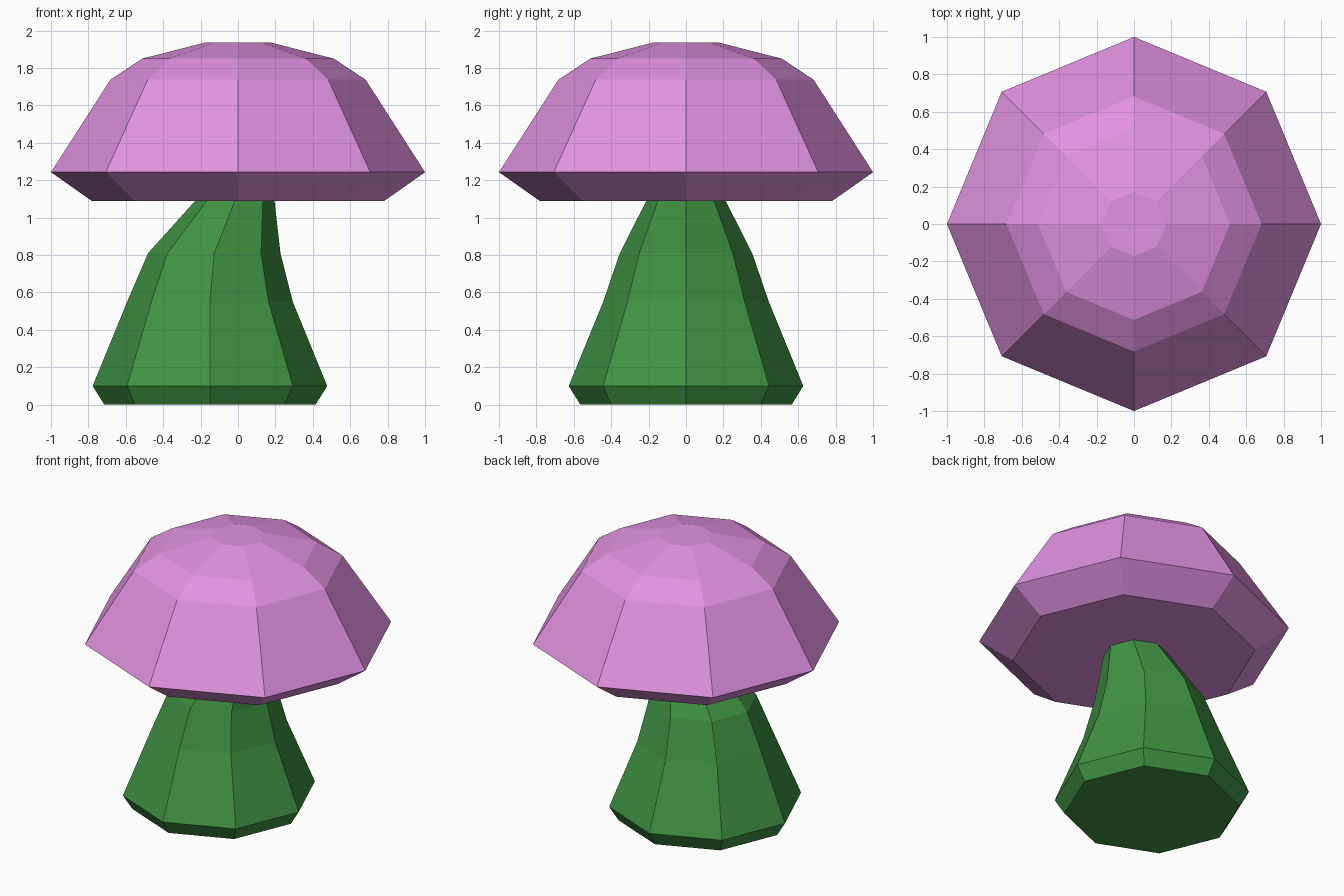
import bpy
import bmesh
from math import cos, sin, tau

if "Cube" in bpy.data.objects:
    bpy.data.objects.remove(bpy.data.objects["Cube"])

SIDES = 8


def material(name, color):
    mat = bpy.data.materials.new(name)
    mat.diffuse_color = color
    mat.use_nodes = True
    mat.node_tree.nodes["Principled BSDF"].inputs["Base Color"].default_value = mat.diffuse_color
    return mat


def loft(name, rings, mat):
    """Closed octagonal loft; each ring is (centre x, radius, z)."""
    bm = bmesh.new()
    loops = [[bm.verts.new((cx + r * cos(tau * i / SIDES), r * sin(tau * i / SIDES), z))
              for i in range(SIDES)] for cx, r, z in rings]
    for low, high in zip(loops, loops[1:]):
        for i in range(SIDES):
            j = (i + 1) % SIDES
            bm.faces.new((low[i], low[j], high[j], high[i]))
    bm.faces.new(loops[0][::-1])
    bm.faces.new(loops[-1])
    bmesh.ops.recalc_face_normals(bm, faces=bm.faces)
    mesh = bpy.data.meshes.new(name)
    bm.to_mesh(mesh)
    bm.free()
    mesh.materials.append(mat)
    obj = bpy.data.objects.new(name, mesh)
    bpy.context.collection.objects.link(obj)
    return obj


pink = material("cap_pink", (0.76, 0.29, 0.76, 1))
green = material("stem_green", (0.05, 0.29, 0.055, 1))

# Leaning stem, its top just inside the cap
loft("stem", [(-0.15, 0.565, 0), (-0.15, 0.627, 0.10), (-0.15, 0.443, 0.55),
              (-0.127, 0.354, 0.81), (-0.013, 0.207, 1.10)], green)

# Cap with bevelled rim and flat crown
loft("cap", [(0, 0.783, 1.09), (0, 1.0, 1.243), (0, 0.682, 1.738),
             (0, 0.513, 1.85), (0, 0.172, 1.937)], pink)
